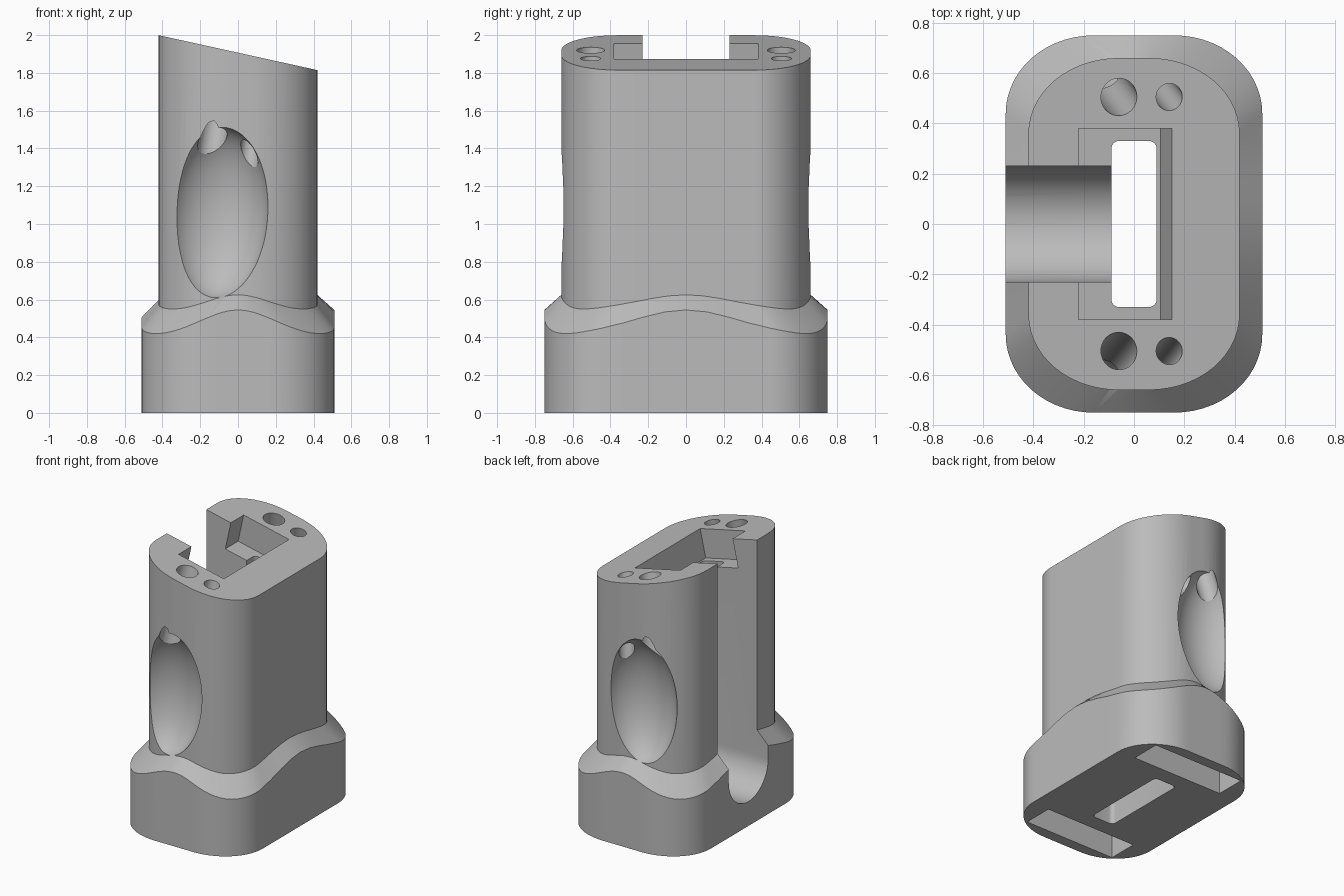
import bpy, bmesh, math
from mathutils import Vector, Matrix

if "Cube" in bpy.data.objects:
    bpy.data.objects.remove(bpy.data.objects["Cube"])

grey = bpy.data.materials.new("mid_grey")
grey.use_nodes = True
colour = (0.5, 0.5, 0.5, 1)
grey.diffuse_color = colour
grey.node_tree.nodes["Principled BSDF"].inputs["Base Color"].default_value = colour

SLOPE = 0.22            # fall of the slanted top towards +x
TILT = math.atan(SLOPE)


def top_z(x):
    return 1.907 - SLOPE * x


def make_object(name, bm):
    bmesh.ops.recalc_face_normals(bm, faces=bm.faces)
    mesh = bpy.data.meshes.new(name)
    bm.to_mesh(mesh)
    bm.free()
    mesh.materials.append(grey)
    obj = bpy.data.objects.new(name, mesh)
    bpy.context.collection.objects.link(obj)
    return obj


def outline(a, b, rx, ry, corner=14, side=8):
    """Rounded rectangle with elliptical corners and subdivided sides."""
    arcs = []
    for q, (sx, sy) in enumerate([(1, 1), (-1, 1), (-1, -1), (1, -1)]):
        for i in range(corner + 1):
            t = math.pi / 2 * (q + i / corner)
            arcs.append((sx * (a - rx) + rx * math.cos(t), sy * (b - ry) + ry * math.sin(t)))
        if side:
            x0, y0 = arcs[-1]
            nx, ny = [(-(a - rx), b), (-a, -(b - ry)), (a - rx, -b), (a, b - ry)][q]
            for i in range(1, side):
                f = i / side
                arcs.append((x0 + (nx - x0) * f, y0 + (ny - y0) * f))
    return arcs


def loft(name, rings):
    bm = bmesh.new()
    loops = [[bm.verts.new(p) for p in ring] for ring in rings]
    n = len(loops[0])
    for low, high in zip(loops, loops[1:]):
        for i in range(n):
            j = (i + 1) % n
            bm.faces.new((low[i], low[j], high[j], high[i]))
    bm.faces.new(loops[0][::-1])
    bm.faces.new(loops[-1])
    return make_object(name, bm)


def wave(x, y, a, b, low, high):
    """Height of a shoulder edge: high mid-side, low at the corners."""
    phi = math.atan2(abs(y) / b, abs(x) / a)
    return low + (high - low) * (0.5 + 0.5 * math.cos(4 * phi))


def box(name, lo, hi, matrix=Matrix()):
    bm = bmesh.new()
    lo, hi = Vector(lo), Vector(hi)
    size = Matrix.Diagonal((*(hi - lo), 1))
    bmesh.ops.create_cube(bm, size=1, matrix=matrix @ Matrix.Translation((lo + hi) / 2) @ size)
    return make_object(name, bm)


def rod(name, start, end, radius):
    start, end = Vector(start), Vector(end)
    axis = end - start
    turn = axis.to_track_quat('Z', 'Y').to_matrix().to_4x4()
    bm = bmesh.new()
    bmesh.ops.create_cone(bm, cap_ends=True, segments=40, radius1=radius, radius2=radius,
                          depth=axis.length, matrix=Matrix.Translation((start + end) / 2) @ turn)
    return make_object(name, bm)


# Body: wide base, wavy shoulder, upright column with slanted top
wide = outline(0.51, 0.75, 0.35, 0.31)
slim = outline(0.42, 0.66, 0.36, 0.30)
body = loft("grip_body", [
    [(x, y, 0) for x, y in wide],
    [(x, y, wave(x, y, 0.51, 0.75, 0.42, 0.545)) for x, y in wide],
    [(x, y, wave(x, y, 0.42, 0.66, 0.55, 0.625)) for x, y in slim],
    [(x, y, top_z(x)) for x, y in slim]])

# Pocket square to the slanted top, and the central through hole
tilted = Matrix.Translation((0, 0, top_z(0))) @ Matrix.Rotation(TILT, 4, 'Y')
hole = outline(0.09, 0.33, 0.03, 0.03, 6, 0)
cutters = [
    box("pocket_cutter", (-0.225, -0.38, -0.21), (0.154, 0.38, 0.2), tilted),
    loft("hole_cutter", [[(x, y, z) for x, y in hole] for z in (-0.1, 1.85)]),
]

# Side slot with a round bottom
slot = [(0.23 * math.cos(t), 0.41 + 0.23 * math.sin(t))
        for t in (math.pi * (1 + i / 32) for i in range(33))]
slot += [(0.23, 2.2), (-0.23, 2.2)]
cutters.append(loft("slot_cutter", [[(x, y, z) for y, z in slot] for x in (-0.7, -0.085)]))

# Front and back: finger scoop, two slanted bores, pocket underneath
for s, label in ((-1, "front"), (1, "back")):
    bm = bmesh.new()
    bmesh.ops.create_uvsphere(
        bm, u_segments=64, v_segments=40, radius=1,
        matrix=Matrix.Translation((-0.105, s * 0.7, 1.06)) @ Matrix.Rotation(0.06, 4, 'Y')
        @ Matrix.Diagonal((0.27, 0.23, 0.46, 1)))
    cutters.append(make_object(label + "_scoop_cutter", bm))
    for x, r in ((-0.06, 0.073), (0.14, 0.053)):
        top = Vector((x, s * 0.505, top_z(x)))
        run = Vector((-0.16, s * 0.2, -1))
        cutters.append(rod(label + "_bore_cutter", top - run * 0.1, top + run * 0.68, r))
    y0, y1 = sorted((s * 0.45, s * 0.67))
    cutters.append(box(label + "_base_pocket_cutter", (-0.37, y0, -0.1), (0.37, y1, 0.3)))

# Cut everything out of the body, then drop the cutters
bpy.context.view_layer.objects.active = body
body.select_set(True)
for cutter in cutters:
    cutter.hide_render = True
    mod = body.modifiers.new("cut", 'BOOLEAN')
    mod.operation = 'DIFFERENCE'
    mod.solver = 'EXACT'
    mod.object = cutter
    bpy.ops.object.modifier_apply(modifier=mod.name)
    bpy.data.objects.remove(cutter)

bpy.ops.object.shade_smooth_by_angle(angle=math.radians(28))
